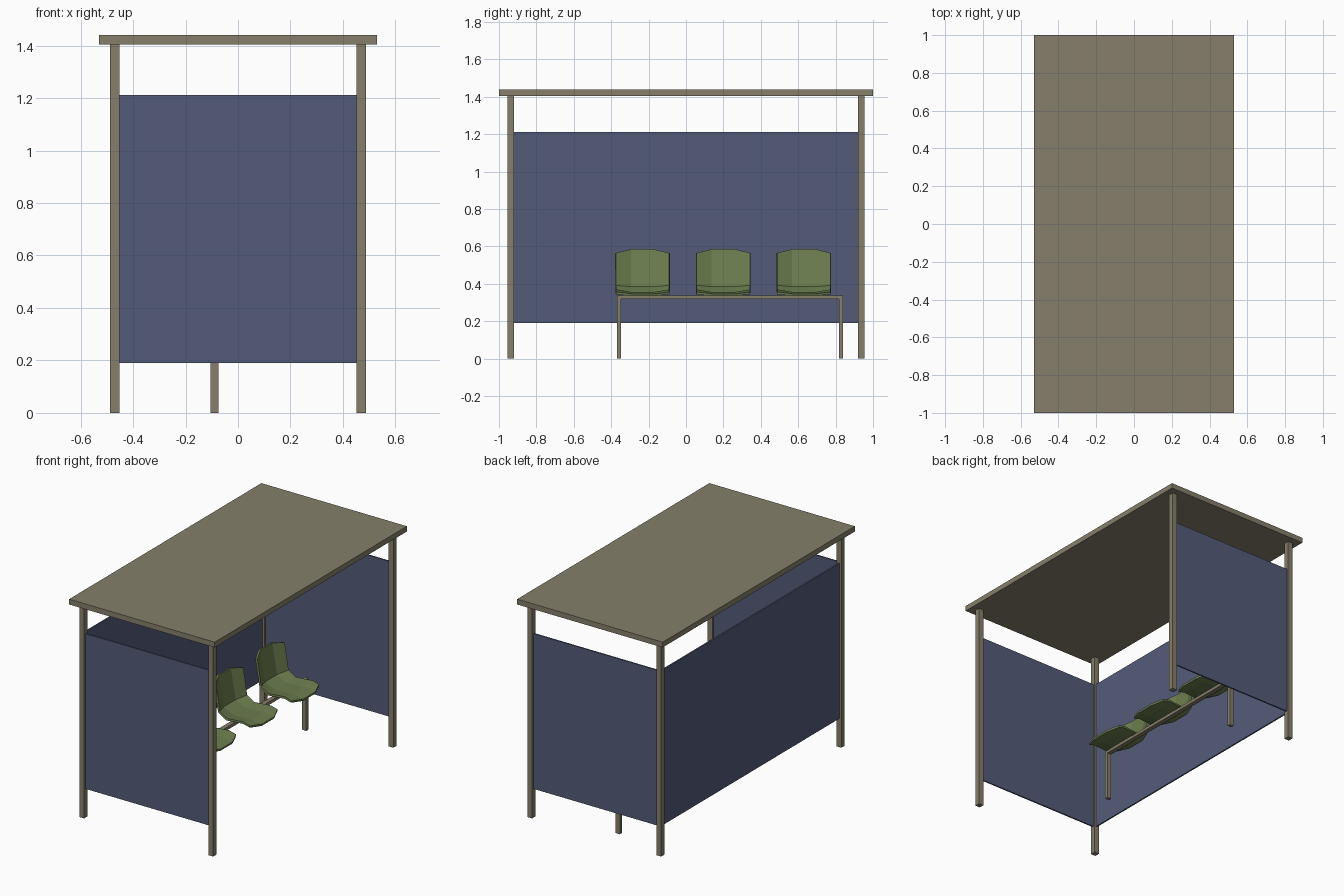
import bpy, bmesh

if "Cube" in bpy.data.objects:
    bpy.data.objects.remove(bpy.data.objects["Cube"])


def material(name, rgb):
    m = bpy.data.materials.new(name)
    m.diffuse_color = (*rgb, 1.0)
    m.use_nodes = True
    m.node_tree.nodes["Principled BSDF"].inputs["Base Color"].default_value = m.diffuse_color
    return m


metal = material("warm grey metal", (0.235, 0.212, 0.145))
blue = material("slate blue panel", (0.088, 0.105, 0.190))
green = material("olive green plastic", (0.150, 0.205, 0.078))


def link(name, bm, mat):
    me = bpy.data.meshes.new(name)
    bm.to_mesh(me)
    bm.free()
    me.materials.append(mat)
    ob = bpy.data.objects.new(name, me)
    bpy.context.collection.objects.link(ob)
    return ob


def box(name, lo, hi, mat):
    bm = bmesh.new()
    bmesh.ops.create_cube(bm, size=1)
    for v in bm.verts:
        v.co = [(a + b) / 2 + c * (b - a) for a, b, c in zip(lo, hi, v.co)]
    return link(name, bm, mat)


# Roof slab
box("roof", (-0.53, -1.0, 1.405), (0.53, 1.0, 1.44), metal)

# Corner posts
PX, PY, H = 0.47, 0.938, 0.0175
for sx in (-1, 1):
    for sy in (-1, 1):
        box("corner_post", (sx * PX - H, sy * PY - H, 0),
            (sx * PX + H, sy * PY + H, 1.405), metal)

# Side panels and back panel, open towards +x
Z0, Z1, T = 0.19, 1.212, 0.005
for sy in (-1, 1):
    box("side_panel", (-PX + H, sy * PY - T, Z0), (PX - H, sy * PY + T, Z1), blue)
box("back_panel", (-PX - T, -PY + H, Z0), (-PX + T, PY - H, Z1), blue)

# Bench beam and legs
BX = -0.09
box("bench_beam", (BX - 0.015, -0.37, 0.319), (BX + 0.015, 0.84, 0.339), metal)
for y in (-0.358, 0.828):
    box("bench_leg", (BX - 0.015, y - 0.011, 0), (BX + 0.015, y + 0.011, 0.319), metal)

# Bucket seat profiles (x, z), from top of backrest to front lip
EDGE = [(-0.20, 0.565), (-0.172, 0.392), (-0.12, 0.360), (0.0, 0.370), (0.05, 0.357)]
MID = [(-0.235, 0.585), (-0.20, 0.385), (-0.13, 0.349), (0.0, 0.357), (0.08, 0.347)]


def seat(yc):
    bm = bmesh.new()
    cols = [(-0.142, EDGE), (-0.062, MID), (0.062, MID), (0.142, EDGE)]
    grid = [[bm.verts.new((x, yc + y, z)) for x, z in prof] for y, prof in cols]
    for a, b in zip(grid, grid[1:]):
        for i in range(len(a) - 1):
            bm.faces.new((a[i], a[i + 1], b[i + 1], b[i]))
    ob = link("bucket_seat", bm, green)
    mod = ob.modifiers.new("thickness", 'SOLIDIFY')
    mod.thickness = 0.013
    mod.offset = -1


for yc in (-0.232, 0.199, 0.630):
    seat(yc)
